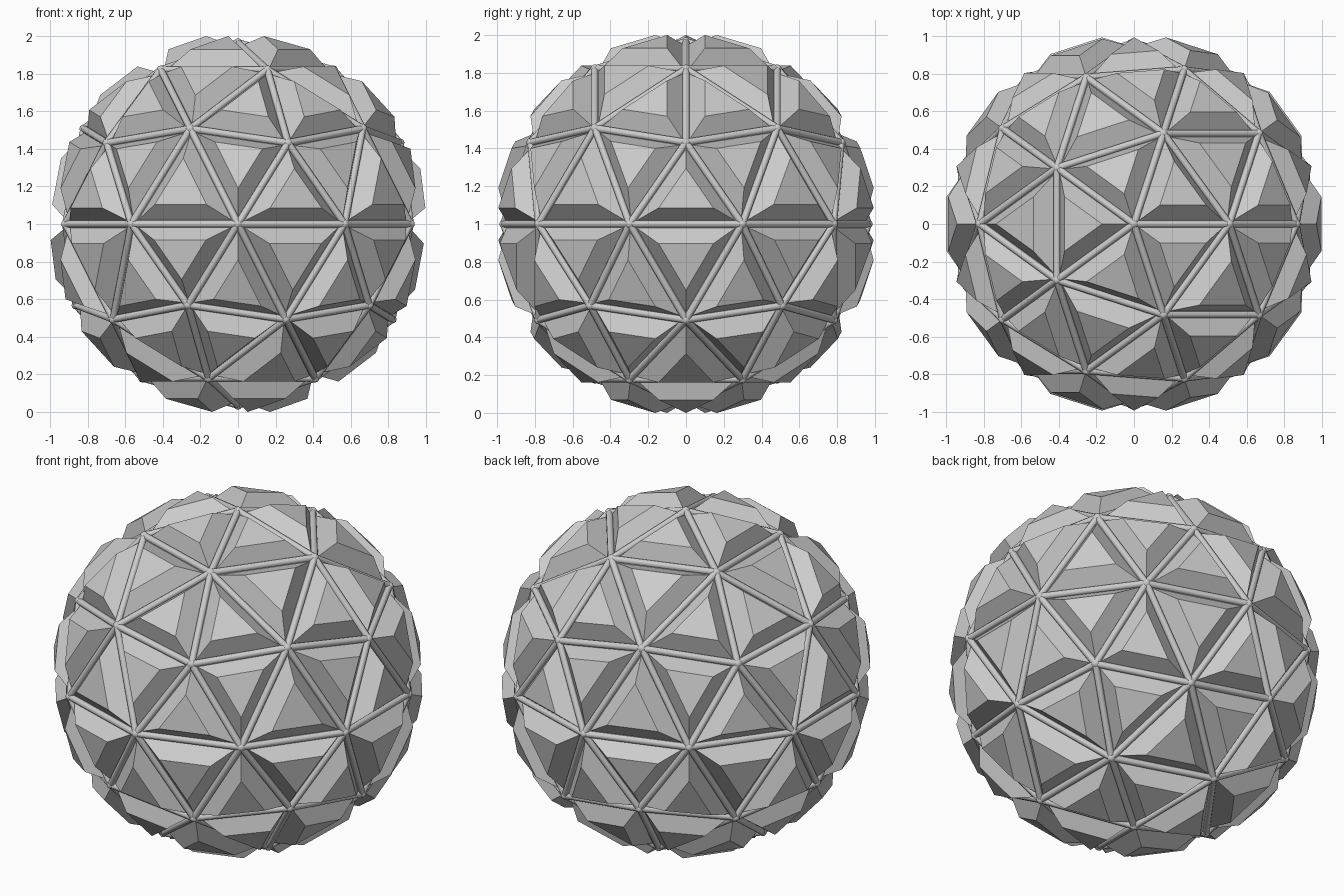
import bpy, bmesh
from mathutils import Matrix, Vector

if "Cube" in bpy.data.objects:
    bpy.data.objects.remove(bpy.data.objects["Cube"])

R = 0.965            # geodesic radius
BASE, TOP, LIFT = 0.88, 0.486, 0.09
CENTRE = Matrix.Translation((0, 0, 1))


def finish(bm, name, smooth=False):
    bmesh.ops.recalc_face_normals(bm, faces=bm.faces)
    mesh = bpy.data.meshes.new(name)
    bm.to_mesh(mesh)
    bm.free()
    for p in mesh.polygons:
        p.use_smooth = smooth
    ob = bpy.data.objects.new(name, mesh)
    ob.matrix_world = CENTRE
    bpy.context.collection.objects.link(ob)
    return ob


# Geodesic core
core = bmesh.new()
bmesh.ops.create_icosphere(core, subdivisions=2, radius=R)
core.normal_update()

# Raised tapered panel on every triangle
panels = bmesh.new()
for f in core.faces:
    c = f.calc_center_median()
    n = f.normal
    low = [panels.verts.new(c + (v.co - c) * BASE) for v in f.verts]
    high = [panels.verts.new(c + (v.co - c) * TOP + n * LIFT) for v in f.verts]
    panels.faces.new(high)
    panels.faces.new(low[::-1])
    for i in range(3):
        j = (i + 1) % 3
        panels.faces.new((low[i], low[j], high[j], high[i]))

# Round strut along every edge
struts = bmesh.new()
for e in core.edges:
    a, b = e.verts[0].co, e.verts[1].co
    d = b - a
    m = Matrix.Translation((a + b) / 2) @ d.to_track_quat('Z', 'Y').to_matrix().to_4x4()
    bmesh.ops.create_cone(struts, cap_ends=False, segments=12, radius1=0.019,
                          radius2=0.019, depth=d.length, matrix=m)

# Ball joint at every corner
joints = bmesh.new()
for v in core.verts:
    bmesh.ops.create_icosphere(joints, subdivisions=2, radius=0.024,
                               matrix=Matrix.Translation(v.co))

finish(panels, "raised_panels")
finish(struts, "edge_struts", True)
finish(joints, "corner_joints", True)
finish(core, "core_shell")
